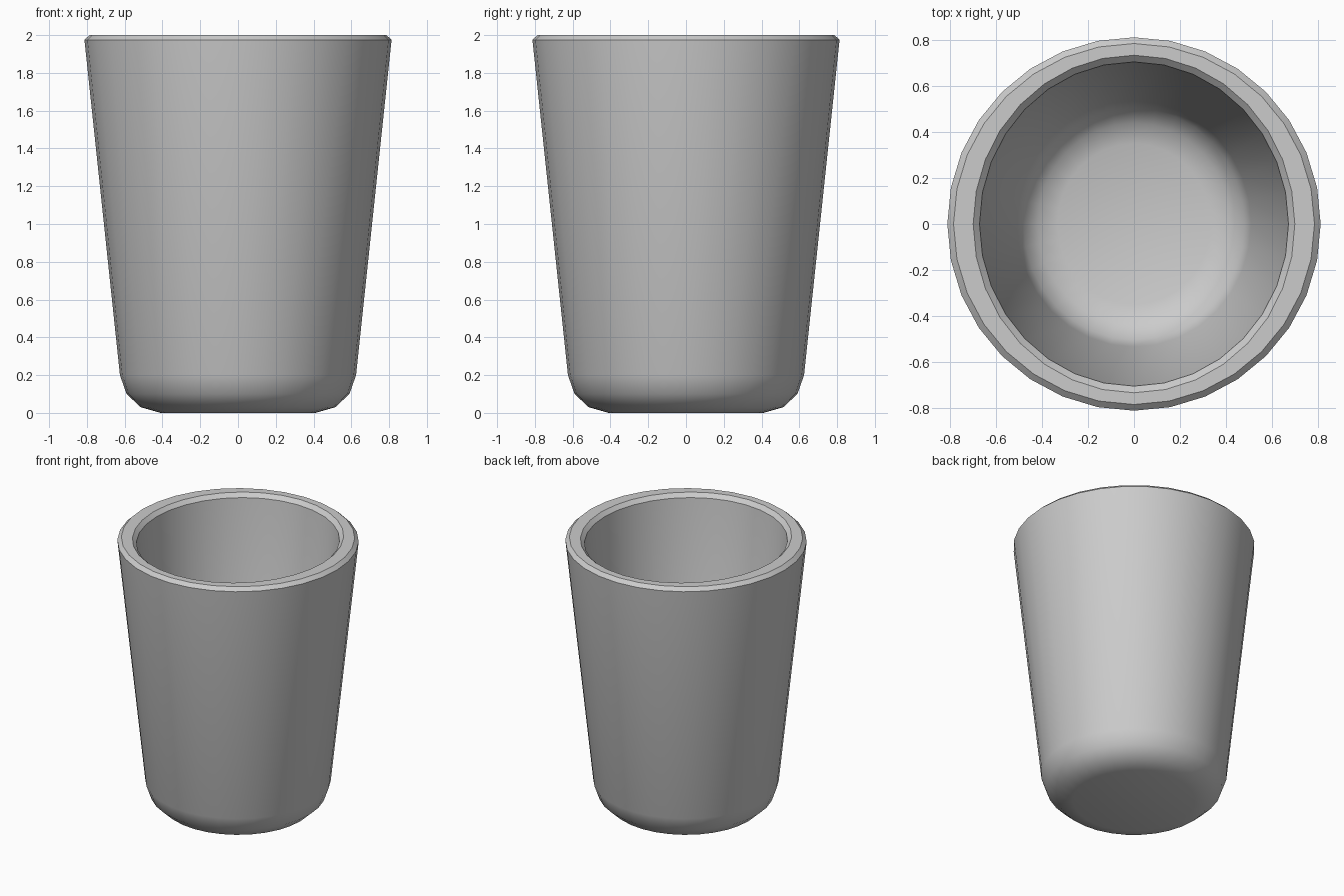
import bpy, bmesh, math

if "Cube" in bpy.data.objects:
    bpy.data.objects.remove(bpy.data.objects["Cube"])

SIDES = 32
INNER_X = 0.953  # the hollow is slightly narrower across x

# (radius, z, x scale): outside from base to rim, then down the inside
outer = [(0.41, 0.0), (0.515, 0.03), (0.59, 0.10), (0.625, 0.20), (0.813, 1.975), (0.786, 2.0)]
inner = [(0.735, 2.0), (0.706, 1.972), (0.535, 0.26), (0.505, 0.18), (0.44, 0.12), (0.35, 0.09)]
profile = [(r, z, 1.0) for r, z in outer] + [(r, z, INNER_X) for r, z in inner]

# Revolved cup wall
bm = bmesh.new()
rings = []
for r, z, sx in profile:
    ring = []
    for i in range(SIDES):
        a = 2 * math.pi * i / SIDES
        ring.append(bm.verts.new((r * sx * math.cos(a), r * math.sin(a), z)))
    rings.append(ring)
for lo, hi in zip(rings, rings[1:]):
    for i in range(SIDES):
        j = (i + 1) % SIDES
        bm.faces.new((lo[i], lo[j], hi[j], hi[i]))

# Underside and inner floor
bm.faces.new(rings[0][::-1])
bm.faces.new(rings[-1])
bmesh.ops.recalc_face_normals(bm, faces=bm.faces)

mesh = bpy.data.meshes.new("cup")
bm.to_mesh(mesh)
bm.free()
cup = bpy.data.objects.new("cup", mesh)
bpy.context.collection.objects.link(cup)

# Smooth sides with a crisp rim
bpy.context.view_layer.objects.active = cup
cup.select_set(True)
bpy.ops.object.shade_smooth_by_angle(angle=math.radians(36))
